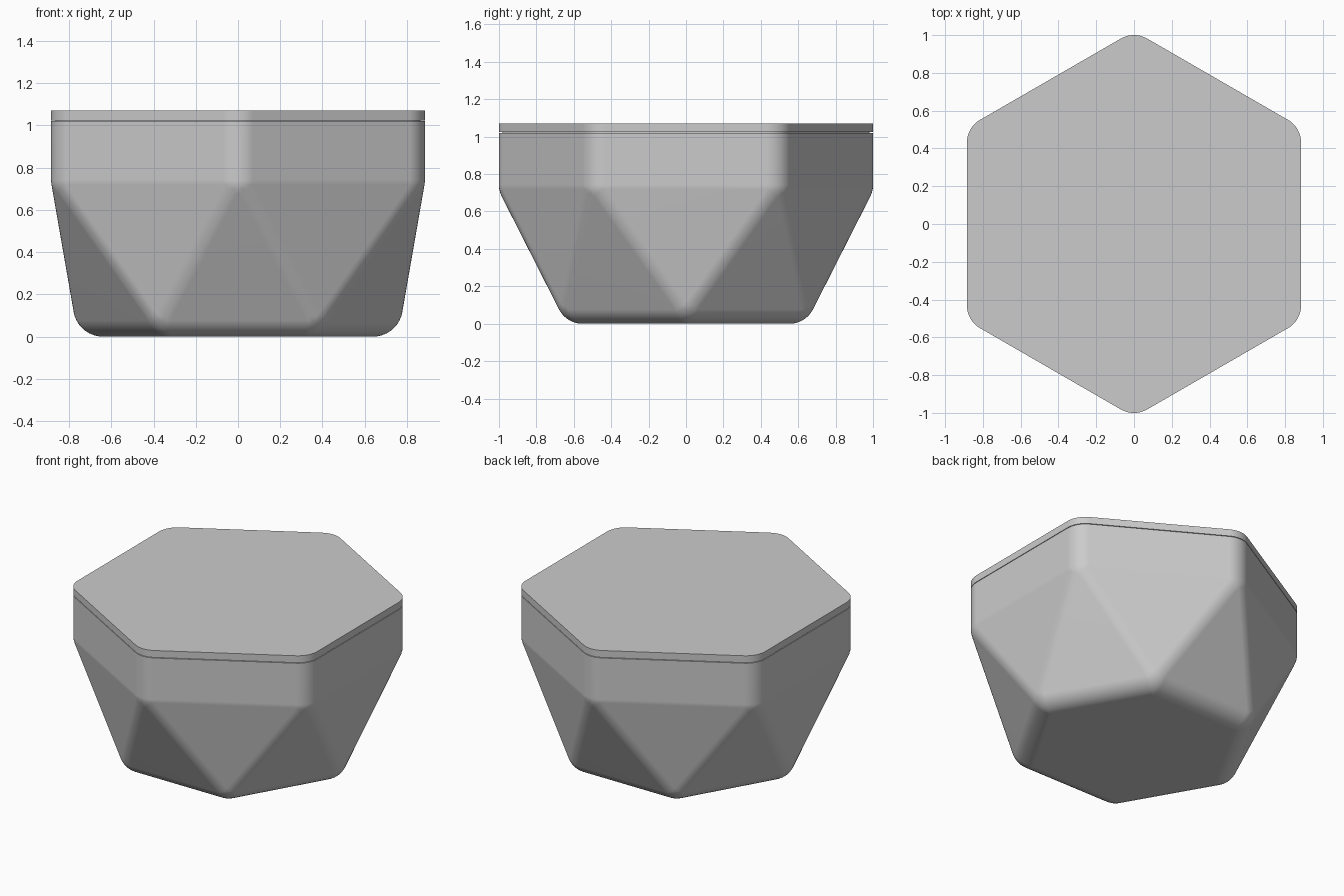
import bpy, bmesh, math
from math import sin, cos, radians

if "Cube" in bpy.data.objects:
    bpy.data.objects.remove(bpy.data.objects["Cube"])

FILLET = 0.14          # rounding radius of every edge
WALL = 0.745 / cos(radians(30))   # corner circle centres of the upper hexagon
FOOT = 0.64            # corner sphere centres of the lower hexagon
MID_Z, SEAM, TOP = 0.743, 1.02, 1.07


def ring(centre_r, z, r, turn):
    """Rounded hexagon: an arc of radius r round each of six centres."""
    pts = []
    for k in range(6):
        a = radians(60 * k + turn)
        for i in range(9):
            b = a + radians(-30 + 7.5 * i)
            pts.append((centre_r * cos(a) + r * cos(b),
                        centre_r * sin(a) + r * sin(b), z))
    return pts


def finish(name, bm):
    bmesh.ops.recalc_face_normals(bm, faces=bm.faces)
    mesh = bpy.data.meshes.new(name)
    bm.to_mesh(mesh)
    bm.free()
    ob = bpy.data.objects.new(name, mesh)
    bpy.context.collection.objects.link(ob)
    bpy.ops.object.select_all(action='DESELECT')
    ob.select_set(True)
    bpy.context.view_layer.objects.active = ob
    bpy.ops.object.shade_smooth_by_angle(angle=radians(30))
    mod = ob.modifiers.new("flat_face_shading", 'WEIGHTED_NORMAL')
    mod.keep_sharp = True
    return ob


# Faceted body: hull of rounded corners, upper hexagon turned 30 degrees to the foot
c30 = cos(radians(30))
rise = MID_Z - FILLET
tilt_a = math.degrees(math.atan2(WALL * c30 - FOOT, rise))   # triangles pointing down
tilt_b = math.degrees(math.atan2(WALL - FOOT * c30, rise))   # triangles pointing up
points = ring(WALL, SEAM, FILLET, 30)
for e in (0, tilt_a / 2, tilt_a, (tilt_a + tilt_b) / 2, tilt_b, 36, 45, 54, 63, 72, 81, 90):
    r, drop = FILLET * cos(radians(e)), FILLET * sin(radians(e))
    points += ring(WALL, MID_Z - drop, r, 30)
    points += ring(FOOT, FILLET - drop, r, 0)
bm = bmesh.new()
for p in points:
    bm.verts.new(p)
bmesh.ops.remove_doubles(bm, verts=bm.verts, dist=1e-5)
bmesh.ops.convex_hull(bm, input=bm.verts)
bmesh.ops.delete(bm, geom=[v for v in bm.verts if not v.link_faces], context='VERTS')
bmesh.ops.dissolve_limit(bm, angle_limit=radians(0.3), verts=bm.verts, edges=bm.edges)
finish("faceted_body", bm)

# Flat lid with a hidden lip, leaving a hairline seam above the body
bm = bmesh.new()
gap = SEAM + 0.004
loops = [[bm.verts.new(p) for p in ring(WALL, z, r, 30)]
         for z, r in ((SEAM - 0.02, FILLET - 0.02), (gap, FILLET - 0.02),
                      (gap, FILLET), (TOP, FILLET))]
for lo, hi in zip(loops, loops[1:]):
    for i in range(len(lo)):
        j = (i + 1) % len(lo)
        bm.faces.new((lo[i], lo[j], hi[j], hi[i]))
bm.faces.new(loops[0])
bm.faces.new(loops[-1])
finish("lid", bm)
